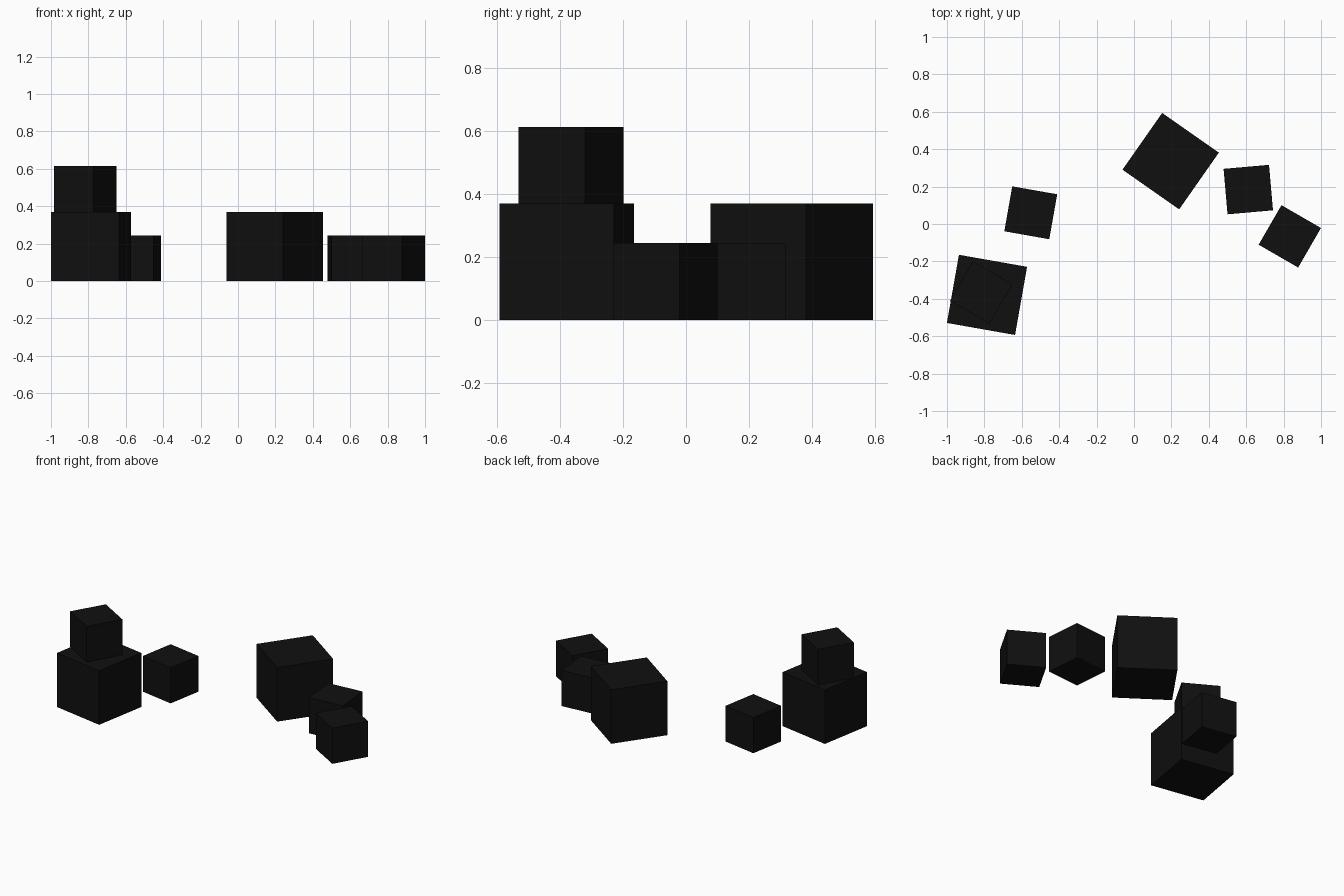
import bpy, math

if "Cube" in bpy.data.objects:
    bpy.data.objects.remove(bpy.data.objects["Cube"])

black = bpy.data.materials.new("near_black")
black.diffuse_color = (0.005, 0.005, 0.005, 1)
black.use_nodes = True
black.node_tree.nodes["Principled BSDF"].inputs["Base Color"].default_value = black.diffuse_color

BIG, SMALL = 0.37, 0.244


def block(name, size, x, y, turn, base=0.0):
    """Cube resting on height base, turned about z (degrees)."""
    bpy.ops.mesh.primitive_cube_add(size=size, location=(x, y, base + size / 2),
                                    rotation=(0, 0, math.radians(turn)))
    ob = bpy.context.object
    ob.name = name
    ob.data.materials.append(black)


# Left group: large block with a small one on top and one beside it
block("large_block_left", BIG, -0.786, -0.379, -10)
block("stacked_block", SMALL, -0.817, -0.366, -30, BIG)
block("small_block_left", SMALL, -0.552, 0.06, -10)

# Right group: large block followed by two small ones
block("large_block_right", BIG, 0.196, 0.336, -35)
block("small_block_middle", SMALL, 0.611, 0.184, 5)
block("small_block_right", SMALL, 0.833, -0.066, -30)
